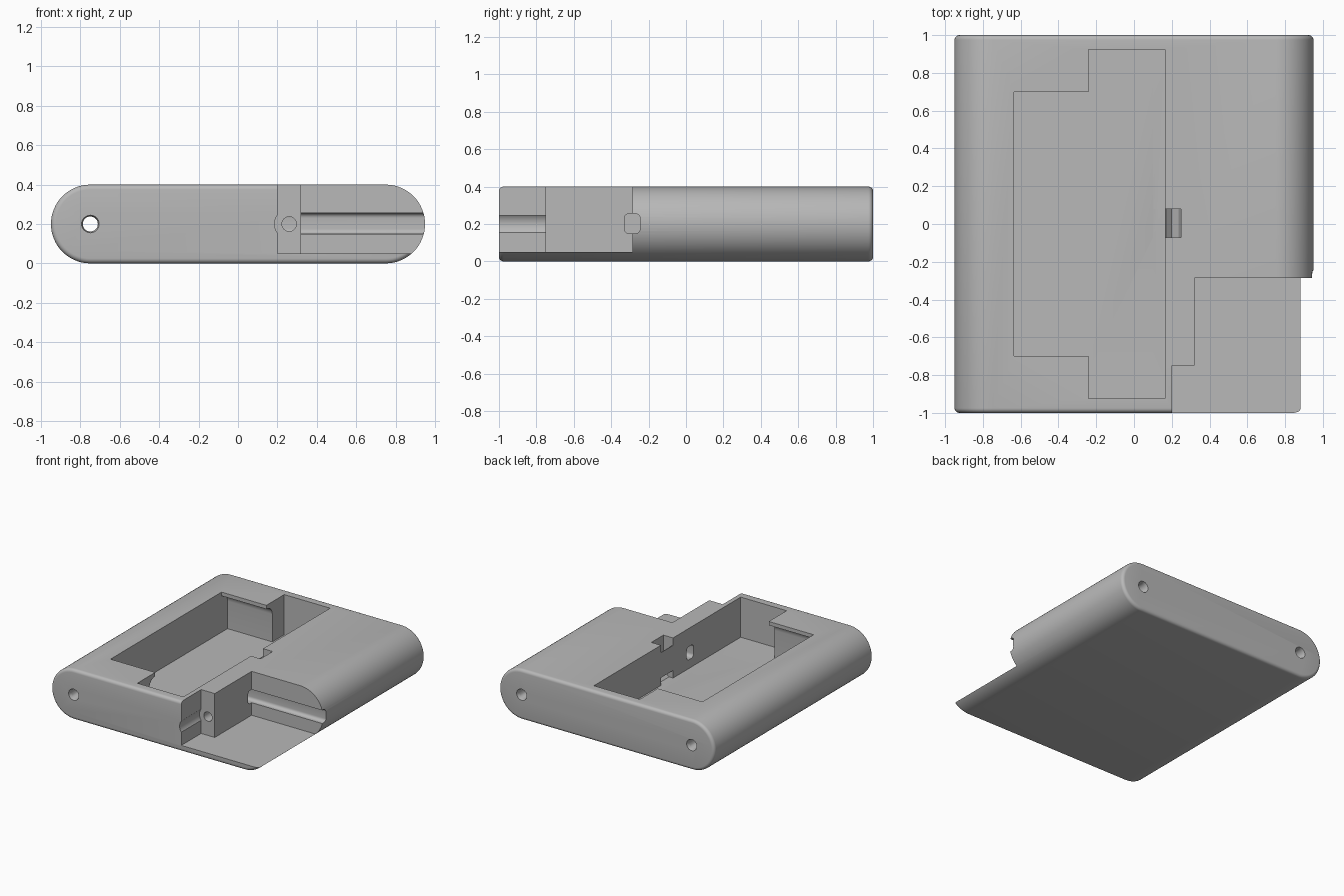
import bpy, bmesh, math
from mathutils import Vector

if "Cube" in bpy.data.objects:
    bpy.data.objects.remove(bpy.data.objects["Cube"])

grey = bpy.data.materials.new("light grey plastic")
grey.use_nodes = True
grey.diffuse_color = (0.48, 0.48, 0.48, 1)
grey.node_tree.nodes["Principled BSDF"].inputs["Base Color"].default_value = grey.diffuse_color


def extrude(name, points, axis, start, end, rim=0):
    """Prism from a 2D outline, pushed along one axis."""
    place = {"x": lambda a, b, t: (t, a, b),
             "y": lambda a, b, t: (a, t, b),
             "z": lambda a, b, t: (a, b, t)}[axis]
    bm = bmesh.new()
    near = bm.faces.new([bm.verts.new(place(a, b, start)) for a, b in points])
    moved = bmesh.ops.extrude_face_region(bm, geom=[near], use_keep_orig=True)
    verts = [g for g in moved["geom"] if isinstance(g, bmesh.types.BMVert)]
    shift = Vector(place(0, 0, end - start))
    bmesh.ops.translate(bm, verts=verts, vec=shift)
    bmesh.ops.recalc_face_normals(bm, faces=bm.faces[:])
    if rim:
        caps = [f for f in bm.faces if len(f.verts) == len(points)]
        edges = list({e for f in caps for e in f.edges})
        bmesh.ops.bevel(bm, geom=edges, offset=rim, segments=5, profile=0.5, affect="EDGES")
    mesh = bpy.data.meshes.new(name)
    bm.to_mesh(mesh)
    bm.free()
    obj = bpy.data.objects.new(name, mesh)
    bpy.context.collection.objects.link(obj)
    mesh.materials.append(grey)
    return obj


def rect(a0, a1, b0, b1):
    return [(a0, b0), (a1, b0), (a1, b1), (a0, b1)]


def arc(ca, cb, r, start, end, steps):
    angles = [math.radians(start + (end - start) * i / steps) for i in range(steps + 1)]
    return [(ca + r * math.cos(t), cb + r * math.sin(t)) for t in angles]


def circle(ca, cb, r):
    return arc(ca, cb, r, 0, 360, 32)[:-1]


def rounded(a0, a1, b0, b1, r):
    return (arc(a1 - r, b0 + r, r, -90, 0, 6) + arc(a1 - r, b1 - r, r, 0, 90, 6)
            + arc(a0 + r, b1 - r, r, 90, 180, 6) + arc(a0 + r, b0 + r, r, 180, 270, 6))


# Flat body with half-round sides and softened ends
outline = arc(0.75, 0.2, 0.2, -90, 90, 32) + arc(-0.75, 0.2, 0.2, 90, 270, 32)
body = extrude("case_body", outline, "y", -1, 1, rim=0.025)

floor = 0.08
cutters = [
    # Stepped open corner
    extrude("corner_cut", [(0.2, -1.1), (1.1, -1.1), (1.1, -0.285), (0.32, -0.285),
                           (0.32, -0.75), (0.2, -0.75)], "z", 0.05, 0.5),
    # Main pocket with its wider strip
    extrude("pocket_cut", [(-0.635, -0.7), (-0.24, -0.7), (-0.24, -0.925), (0.165, -0.925),
                           (0.165, 0.925), (-0.24, 0.925), (-0.24, 0.7), (-0.635, 0.7)],
            "z", floor, 0.5),
    # Rounded undercut beneath the pocket lips
    extrude("undercut", [(-0.775, floor)] + [(0.775, floor)]
            + arc(0.705, 0.3, 0.07, 0, 90, 8) + arc(-0.705, 0.3, 0.07, 90, 180, 8),
            "x", -0.635, 0.1),
    # Wire channel from the pocket out to the side
    extrude("wire_channel", rounded(-0.33, -0.245, 0.15, 0.255, 0.025), "x", 0.1, 1.1),
    # Strap passage in the pocket wall
    extrude("strap_slot", [(0.1, 0.42), (0.25, 0.42), (0.25, 0.16), (0.235, 0.11), (0.2, floor),
                           (0.1, floor), (0.1, 0.14), (0.17, 0.14), (0.2, 0.17), (0.2, 0.31),
                           (0.17, 0.34), (0.1, 0.34)], "y", -0.072, 0.08),
    # Groove and bore at the step
    extrude("step_groove", circle(0.26, 0.2, 0.075), "y", -1.1, -0.75),
    extrude("step_bore", circle(0.26, 0.2, 0.037), "y", -0.8, -0.29),
    # Long hole through one side, blind hole in the other
    extrude("through_hole", circle(-0.75, 0.2, 0.038), "y", -1.1, 1.1),
    extrude("blind_hole", circle(0.75, 0.2, 0.038), "y", 0.4, 1.1),
]

# Shallow flares at the hole mouths
for x, end in ((-0.75, -1), (-0.75, 1), (0.75, 1)):
    flare = extrude("hole_flare", circle(x, 0.2, 0.05), "y", end * 0.975, end * 1.02)
    for v in flare.data.vertices:
        if abs(v.co.y) < 1:
            v.co.x = x + (v.co.x - x) * 0.76
            v.co.z = 0.2 + (v.co.z - 0.2) * 0.76
    cutters.append(flare)

bpy.context.view_layer.objects.active = body
for cutter in cutters:
    cutter.hide_render = True
    mod = body.modifiers.new("cut", "BOOLEAN")
    mod.operation = "DIFFERENCE"
    mod.solver = "EXACT"
    mod.object = cutter
    bpy.ops.object.modifier_apply(modifier=mod.name)
    bpy.data.objects.remove(cutter)

for obj in bpy.context.selected_objects:
    obj.select_set(False)
body.select_set(True)
bpy.ops.object.shade_smooth_by_angle(angle=math.radians(30))
